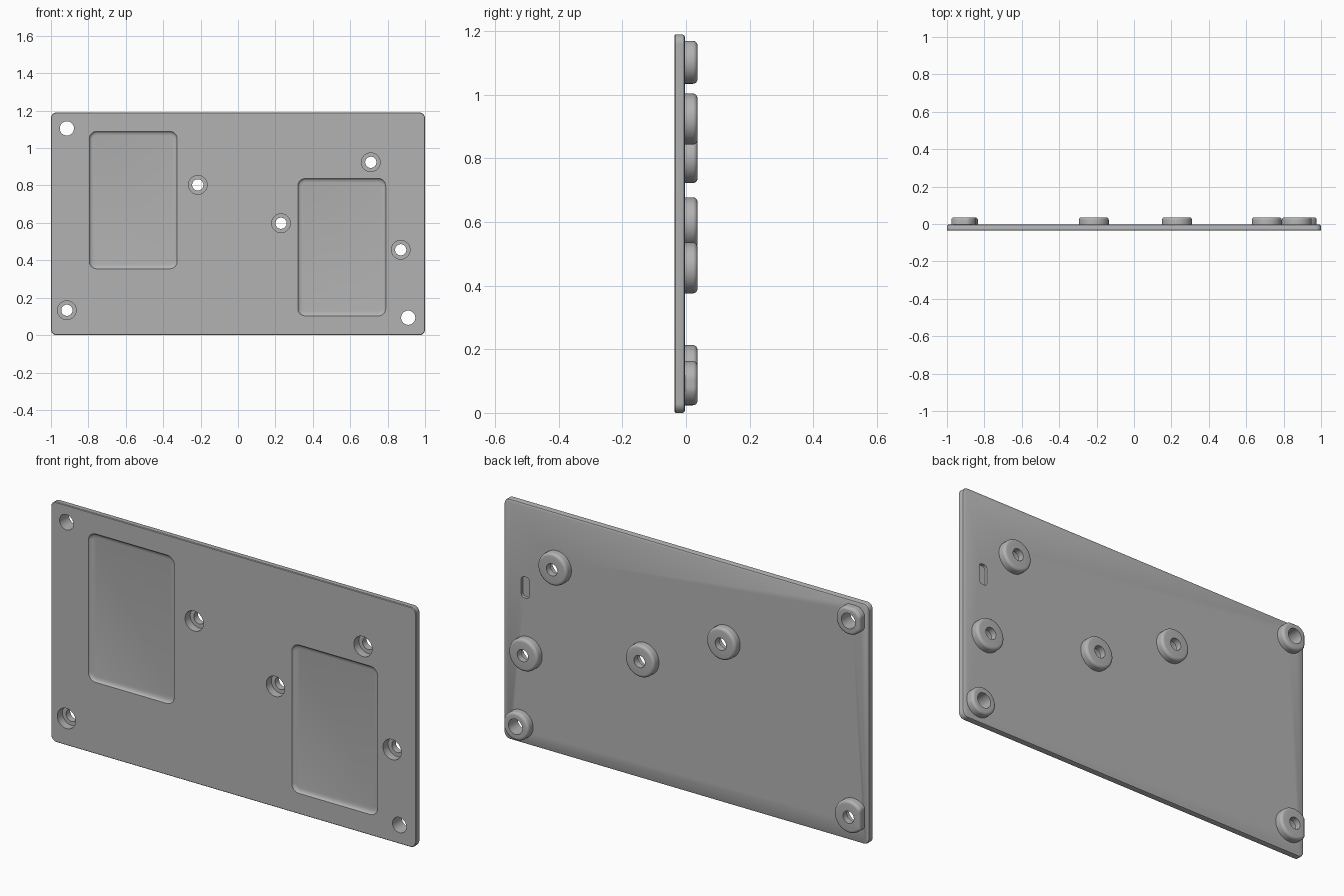
import bpy, bmesh, math

if "Cube" in bpy.data.objects:
    bpy.data.objects.remove(bpy.data.objects["Cube"], do_unlink=True)

HEIGHT = 1.19
FRONT, BACK, BOSS_TOP = -0.036, -0.003, 0.036

grey = bpy.data.materials.new("satin grey")
grey.use_nodes = True
colour = (0.45, 0.45, 0.45, 1)
grey.diffuse_color = colour
grey.node_tree.nodes["Principled BSDF"].inputs["Base Color"].default_value = colour


def rounded_rect(x, z, w, h, r, y, steps=12):
    """Closed outline in the xz plane; r equal to half the size gives a circle."""
    points = []
    for quarter, (sx, sz) in enumerate([(1, 1), (-1, 1), (-1, -1), (1, -1)]):
        for i in range(steps):
            a = (quarter + i / (steps - 1)) * math.pi / 2
            points.append((x + sx * (w / 2 - r) + r * math.cos(a), y,
                           z + sz * (h / 2 - r) + r * math.sin(a)))
    return points


def circle(x, z, r, y, steps=48):
    angles = [2 * math.pi * i / steps for i in range(steps)]
    return [(x + r * math.cos(a), y, z + r * math.sin(a)) for a in angles]


def loft(name, rings, closed=False):
    """Skin the rings; cap both ends, or join the last ring to the first."""
    bm = bmesh.new()
    loops = [[bm.verts.new(p) for p in ring] for ring in rings]
    pairs = list(zip(loops, loops[1:]))
    if closed:
        pairs.append((loops[-1], loops[0]))
    else:
        bm.faces.new(loops[0])
        bm.faces.new(loops[-1])
    for a, b in pairs:
        n = len(a)
        for i in range(n):
            j = (i + 1) % n
            bm.faces.new((a[i], a[j], b[j], b[i]))
    bmesh.ops.remove_doubles(bm, verts=bm.verts, dist=1e-5)
    bmesh.ops.recalc_face_normals(bm, faces=bm.faces)
    mesh = bpy.data.meshes.new(name)
    bm.to_mesh(mesh)
    bm.free()
    mesh.materials.append(grey)
    obj = bpy.data.objects.new(name, mesh)
    bpy.context.collection.objects.link(obj)
    return obj


def rect_loft(name, x, z, w, h, r, profile):
    """Loft a rounded rectangle through (inset, y) steps."""
    return loft(name, [rounded_rect(x, z, w - 2 * i, h - 2 * i, max(r - i, 0.002), y)
                       for i, y in profile])


def smooth(obj):
    bpy.ops.object.select_all(action='DESELECT')
    obj.select_set(True)
    bpy.context.view_layer.objects.active = obj
    bpy.ops.object.shade_smooth_by_angle(angle=math.radians(35))


# Plate with lightly eased edges
plate = rect_loft("plate", 0, HEIGHT / 2, 2, HEIGHT, 0.03,
                  [(0.003, FRONT), (0, FRONT + 0.003), (0, BACK - 0.008),
                   (0.002, BACK - 0.003), (0.008, BACK)])

# Shallow soft-walled pockets in the front and a blind slot in the back
pocket = [(0, FRONT - 0.02), (0, FRONT), (0.004, FRONT + 0.006),
          (0.010, FRONT + 0.010), (0.022, FRONT + 0.012)]
cutters = [
    rect_loft("left_pocket_cutter", 0.555, 0.47, 0.47, 0.735, 0.04, pocket),
    rect_loft("right_pocket_cutter", -0.56, 0.722, 0.47, 0.735, 0.04, pocket),
    rect_loft("slot_cutter", 0.883, 0.775, 0.045, 0.105, 0.018,
              [(0, BACK - 0.015), (0, BACK + 0.02)]),
]

# Bosses: name, x, z, outer radius, radius in the plate, radius at the back
BORED, PLAIN = (0.08, 0.05, 0.03), (0.07, 0.038, 0.038)
bosses = [
    ("upper_right_corner_boss", -0.915, 1.105, PLAIN),
    ("lower_left_corner_boss", 0.91, 0.093, PLAIN),
    ("lower_right_corner_boss", -0.915, 0.133, BORED),
    ("right_centre_boss", -0.215, 0.803, BORED),
    ("left_centre_boss", 0.23, 0.598, BORED),
    ("upper_left_boss", 0.71, 0.924, BORED),
    ("lower_left_boss", 0.87, 0.456, BORED),
]


def clip(ring, inset):
    """Flatten a boss outline where it nears the plate edge."""
    limit_x, low, high = 0.977 - inset, 0.024 + inset, 1.17 - inset
    return [(max(-limit_x, min(limit_x, x)), y, max(low, min(high, z)))
            for x, y, z in ring]


for name, x, z, (outer, bore, hole) in bosses:
    rings = [clip(circle(x, z, outer, BACK), 0)]
    fillet = 0.014
    for i in range(6):
        a = i / 5 * math.pi / 2
        inset = fillet * (1 - math.cos(a))
        y = BOSS_TOP - fillet * (1 - math.sin(a))
        rings.append(clip(circle(x, z, outer - inset, y), inset))
    rings.append(circle(x, z, hole, BOSS_TOP))
    if bore > hole:
        step = 0.004
        rings += [circle(x, z, hole, step), circle(x, z, bore, step)]
    rings.append(circle(x, z, bore, BACK))
    smooth(loft(name, rings, closed=True))
    cutters.append(loft(name + "_cutter", [circle(x, z, bore, FRONT - 0.02),
                                           circle(x, z, bore, BACK + 0.02)]))

# Cut the plate, bake the result and drop the cutters
for cutter in cutters:
    cutter.hide_render = True
    cut = plate.modifiers.new(cutter.name, 'BOOLEAN')
    cut.operation, cut.solver, cut.object = 'DIFFERENCE', 'EXACT', cutter
bpy.context.view_layer.update()
baked = bpy.data.meshes.new_from_object(
    plate.evaluated_get(bpy.context.evaluated_depsgraph_get()))
plate.modifiers.clear()
plate.data = baked
for cutter in cutters:
    bpy.data.objects.remove(cutter, do_unlink=True)
smooth(plate)
